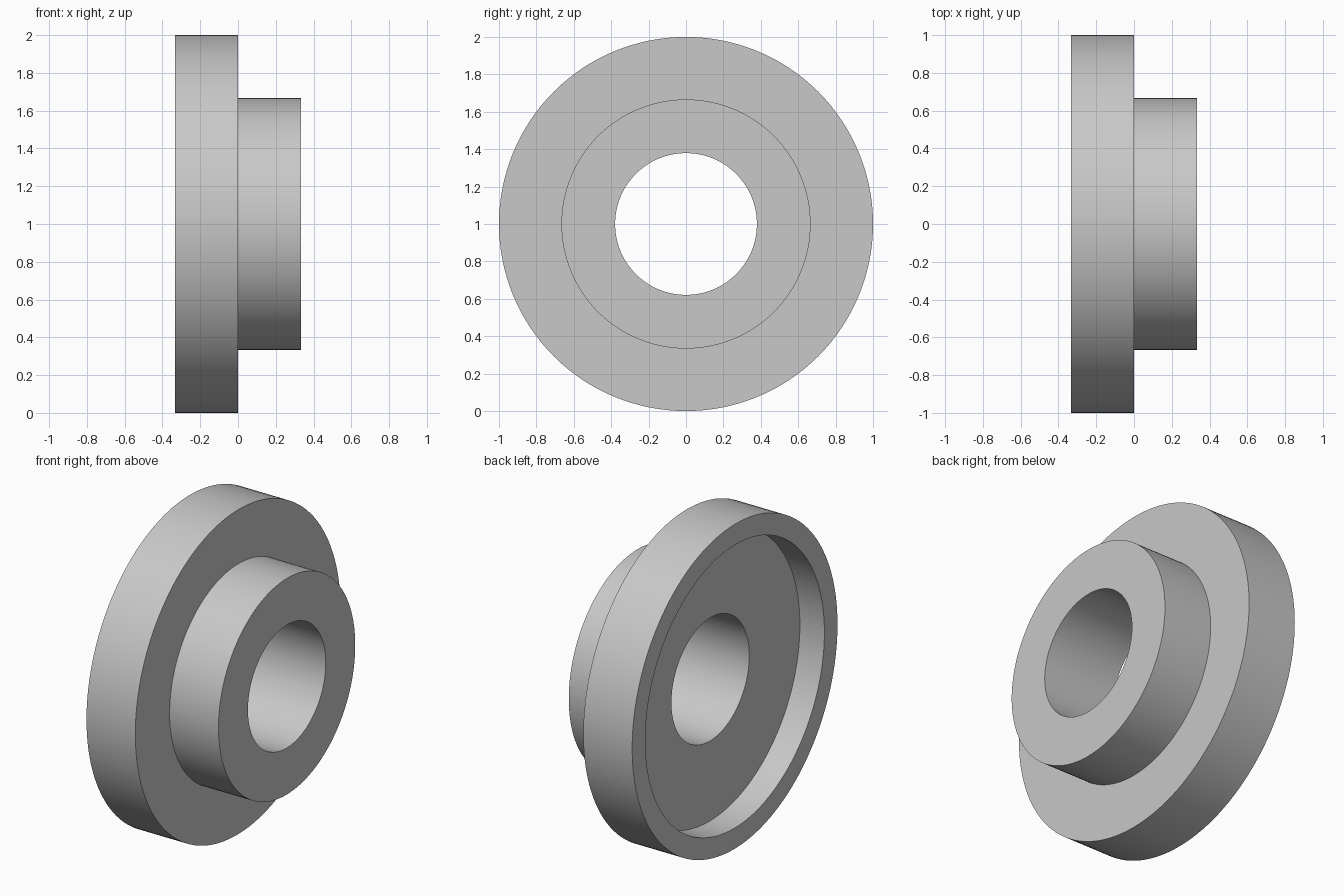
import bpy, bmesh, math
from mathutils import Vector

cube = bpy.data.objects.get("Cube")
if cube:
    bpy.data.objects.remove(cube)

# Single plain grey finish
grey = bpy.data.materials.new("light_grey")
grey.use_nodes = True
colour = (0.58, 0.58, 0.58, 1)
grey.diffuse_color = colour
grey.node_tree.nodes["Principled BSDF"].inputs["Base Color"].default_value = colour

# Main dimensions
half_width = 0.333
recess_depth = 0.167
flange_r, hub_r, bore_r, recess_r = 1.0, 0.666, 0.379, 0.872
axis_point = Vector((0, 0, flange_r))

# Closed section (x, radius): bore, hub, flange, recess
section = [
    (half_width, bore_r), (half_width, hub_r),
    (0, hub_r), (0, flange_r),
    (-half_width, flange_r), (-half_width, recess_r),
    (recess_depth - half_width, recess_r), (recess_depth - half_width, bore_r),
]

# Turn the section around the x axis
bm = bmesh.new()
verts = [bm.verts.new((x, 0, flange_r + r)) for x, r in section]
edges = [bm.edges.new((a, b)) for a, b in zip(verts, verts[1:] + verts[:1])]
bmesh.ops.spin(bm, geom=verts + edges, cent=axis_point, axis=(1, 0, 0),
               angle=math.tau, steps=128, use_merge=True)
bmesh.ops.remove_doubles(bm, verts=bm.verts, dist=1e-4)
bmesh.ops.recalc_face_normals(bm, faces=bm.faces)

mesh = bpy.data.meshes.new("flanged_bushing")
bm.to_mesh(mesh)
bm.free()
mesh.materials.append(grey)
bushing = bpy.data.objects.new("flanged_bushing", mesh)
bpy.context.collection.objects.link(bushing)

# Smooth round walls, sharp rims
bpy.ops.object.select_all(action="DESELECT")
bushing.select_set(True)
bpy.context.view_layer.objects.active = bushing
bpy.ops.object.shade_smooth_by_angle(angle=math.radians(30))
